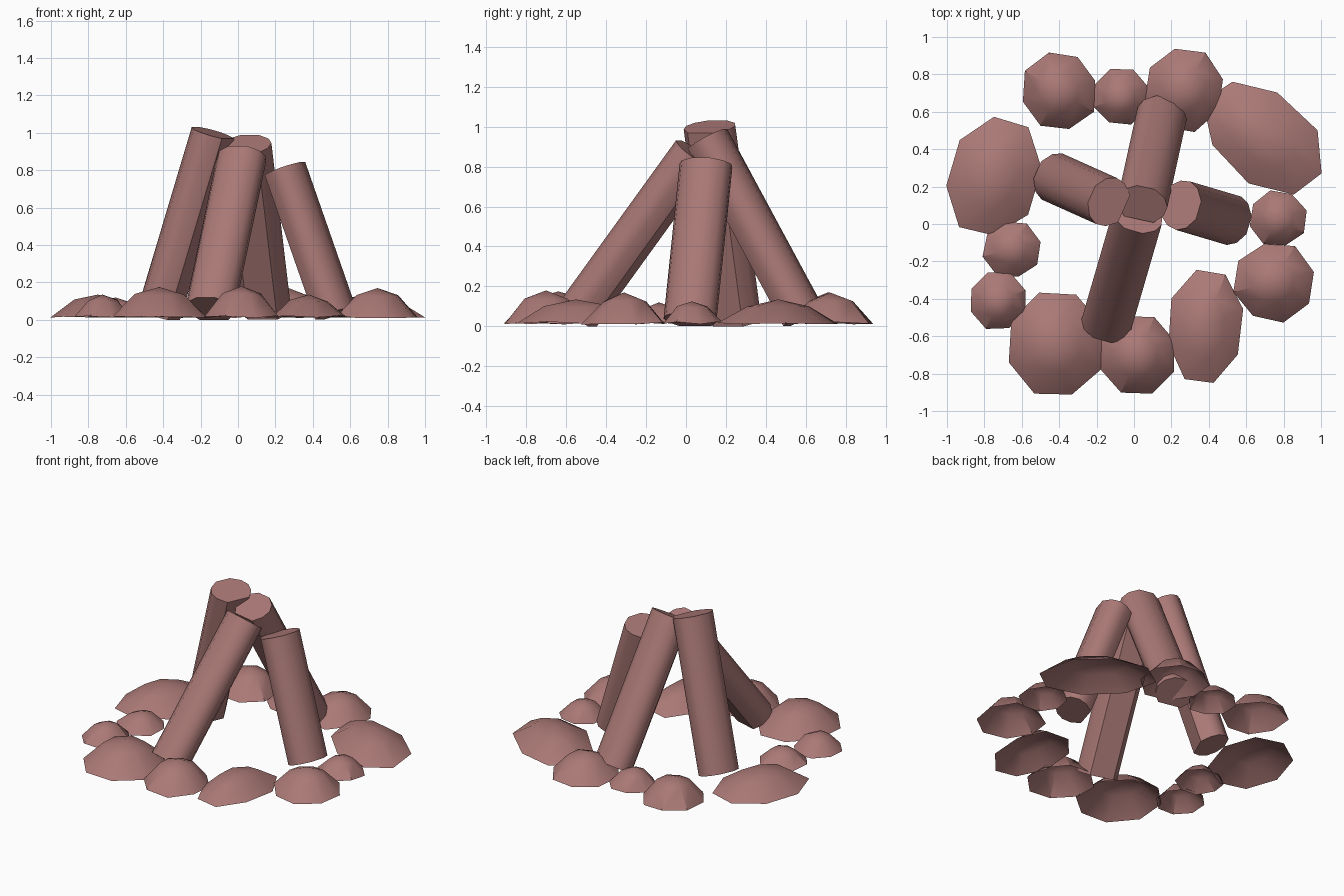
import bpy, bmesh, math, random
from mathutils import Vector, Matrix

if "Cube" in bpy.data.objects:
    bpy.data.objects.remove(bpy.data.objects["Cube"])

random.seed(4)
mat = bpy.data.materials.new("campfire_clay")
mat.diffuse_color = (0.40, 0.19, 0.18, 1)
mat.use_nodes = True
mat.node_tree.nodes["Principled BSDF"].inputs["Base Color"].default_value = mat.diffuse_color


def finish(bm, name, angle):
    me = bpy.data.meshes.new(name)
    bmesh.ops.recalc_face_normals(bm, faces=bm.faces)
    bm.to_mesh(me)
    bm.free()
    ob = bpy.data.objects.new(name, me)
    bpy.context.collection.objects.link(ob)
    me.materials.append(mat)
    bpy.ops.object.select_all(action='DESELECT')
    ob.select_set(True)
    bpy.context.view_layer.objects.active = ob
    bpy.ops.object.shade_smooth_by_angle(angle=math.radians(angle))
    return ob


# Log section: flat inner face, rounded outer face (side, outward)
half = [(0.08, -0.1), (0.125, -0.045), (0.135, 0.01), (0.11, 0.06), (0.05, 0.1)]
section = half + [(-u, v) for u, v in reversed(half)]


def log(name, foot, head):
    foot, head = Vector(foot), Vector(head)
    axis = (head - foot).normalized()
    side = Vector((0, 0, 1)).cross(axis).normalized()
    out = axis.cross(side)
    if out.z < 0:
        out = -out
    bm = bmesh.new()
    rings = [[bm.verts.new(c + side * u + out * v) for u, v in section]
             for c in (foot, head)]
    n = len(section)
    for i in range(n):
        j = (i + 1) % n
        bm.faces.new((rings[0][i], rings[0][j], rings[1][j], rings[1][i]))
    for r in rings:
        bm.faces.new(r)
    finish(bm, name, 50)


log("front_log", (-0.15, -0.545, 0.06), (0.02, 0.04, 0.87))
log("back_log", (0.15, 0.59, 0.05), (0.045, 0.11, 0.94))
log("left_log", (-0.43, 0.25, 0.03), (-0.14, 0.12, 1.0))
log("right_log", (0.525, 0.02, 0.035), (0.255, 0.1, 0.81))


# Stone: open-bottomed low dome (outline ring, shoulder ring, peak)
def stone(name, x, y, rx, ry, rot, h):
    bm = bmesh.new()
    turn = Matrix.Rotation(math.radians(rot), 3, 'Z')
    n = 8
    phase = random.uniform(0.3, 0.48)
    rings = []
    for scale, z in ((1.03, 0.016), (0.53, h * 0.75)):
        ring = []
        for i in range(n):
            a = (i + phase) * math.tau / n
            r = scale * random.uniform(0.96, 1.04)
            p = turn @ Vector((rx * r * math.cos(a), ry * r * math.sin(a), 0))
            dz = random.uniform(-0.006, 0.008)
            ring.append(bm.verts.new((x + p.x, y + p.y, z + dz)))
        rings.append(ring)
    peak = bm.verts.new((x, y, h))
    for i in range(n):
        j = (i + 1) % n
        bm.faces.new((rings[0][i], rings[0][j], rings[1][j], rings[1][i]))
        bm.faces.new((rings[1][i], rings[1][j], peak))
    finish(bm, name, 35)


stones = [
    (-0.40, 0.71, 0.20, 0.21, 0, 0.17), (-0.07, 0.68, 0.15, 0.15, 0, 0.13),
    (0.27, 0.72, 0.21, 0.22, 0, 0.17), (0.69, 0.46, 0.37, 0.24, -42, 0.135),
    (0.77, 0.03, 0.15, 0.15, 0, 0.125), (0.745, -0.31, 0.21, 0.21, 0, 0.17),
    (0.38, -0.55, 0.20, 0.31, -5, 0.135), (0.02, -0.70, 0.21, 0.215, 0, 0.18),
    (-0.42, -0.64, 0.26, 0.29, 0, 0.175), (-0.725, -0.41, 0.155, 0.155, 0, 0.135),
    (-0.655, -0.135, 0.15, 0.15, 0, 0.12), (-0.75, 0.25, 0.24, 0.32, -15, 0.135),
]
for k, s in enumerate(stones, 1):
    stone(f"ring_stone_{k}", *s)
